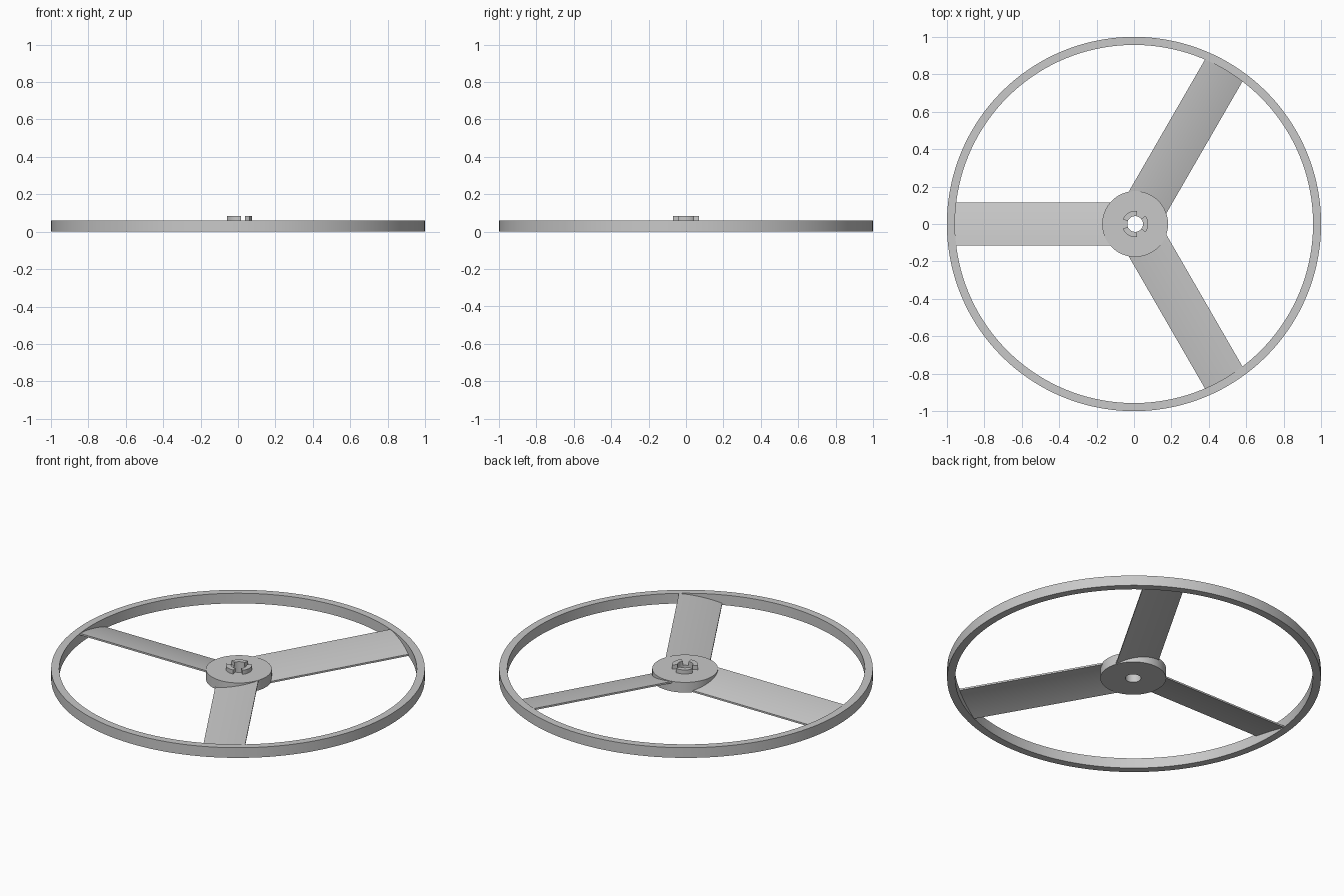
import bpy, bmesh, math
from mathutils import Matrix, Vector

old = bpy.data.objects.get("Cube")
if old:
    bpy.data.objects.remove(old)

grey = bpy.data.materials.new("light_grey")
grey.use_nodes = True
colour = (0.58, 0.58, 0.58, 1)
grey.diffuse_color = colour
grey.node_tree.nodes["Principled BSDF"].inputs["Base Color"].default_value = colour

CENTRE = Vector((0.006, 0, 0))   # rotor axis


def finish(name, bm, location=(0, 0, 0)):
    bmesh.ops.recalc_face_normals(bm, faces=bm.faces)
    mesh = bpy.data.meshes.new(name)
    bm.to_mesh(mesh)
    bm.free()
    mesh.materials.append(grey)
    obj = bpy.data.objects.new(name, mesh)
    obj.location = location
    bpy.context.collection.objects.link(obj)
    bpy.ops.object.select_all(action="DESELECT")
    obj.select_set(True)
    bpy.context.view_layer.objects.active = obj
    bpy.ops.object.shade_smooth_by_angle(angle=math.radians(30))
    return obj


def tube(name, inner, outer, low, high, steps, start=0, sweep=360, location=(0, 0, 0)):
    """Rectangular section swept about z; a part sweep gets end caps."""
    bm = bmesh.new()
    closed = sweep == 360
    rings = []
    for i in range(steps if closed else steps + 1):
        a = math.radians(start + sweep * i / steps)
        rings.append([bm.verts.new((r * math.cos(a), r * math.sin(a), z))
                      for r, z in ((inner, low), (outer, low), (outer, high), (inner, high))])
    for i in range(steps):
        a, b = rings[i], rings[(i + 1) % len(rings)]
        for k in range(4):
            bm.faces.new((a[k], a[k - 1], b[k - 1], b[k]))
    if not closed:
        bm.faces.new(rings[0])
        bm.faces.new(rings[-1])
    return finish(name, bm, location)


def blade(name, angle):
    """Thin, slightly cambered section pushed out along the radius."""
    bm = bmesh.new()
    n, half, thick = 12, 0.116, 0.01
    top, bottom = [], []
    for i in range(n + 1):
        t = i / n                       # 0 = low edge, 1 = high edge
        y = half * (2 * t - 1)
        z = thick + 0.049 * t + 0.024 * t * (1 - t)
        top.append((y, z))
        bottom.append((y, z - thick))
    section = bottom + top[::-1]
    near = [bm.verts.new((0.09, y, z)) for y, z in section]
    far = [bm.verts.new((0.962, y, z)) for y, z in section]
    for k in range(len(section)):
        bm.faces.new((near[k - 1], near[k], far[k], far[k - 1]))
    bm.faces.new(near)
    bm.faces.new(far)
    bm.transform(Matrix.Rotation(math.radians(angle), 4, "Z"))
    return finish(name, bm, CENTRE)


# Outer hoop and bored hub
tube("outer_ring", 0.957, 1.0, 0, 0.06, 144)
tube("hub", 0.042, 0.176, 0, 0.06, 72, location=CENTRE)

# Three pitched blades and three raised drive lugs
for i, name in enumerate(("left", "back", "front")):
    blade(f"blade_{i + 1}", 60 + 120 * i)
    tube(f"lug_{i + 1}", 0.042, 0.07, 0.055, 0.084, 12,
         start=120 * i - 39, sweep=78, location=CENTRE)
